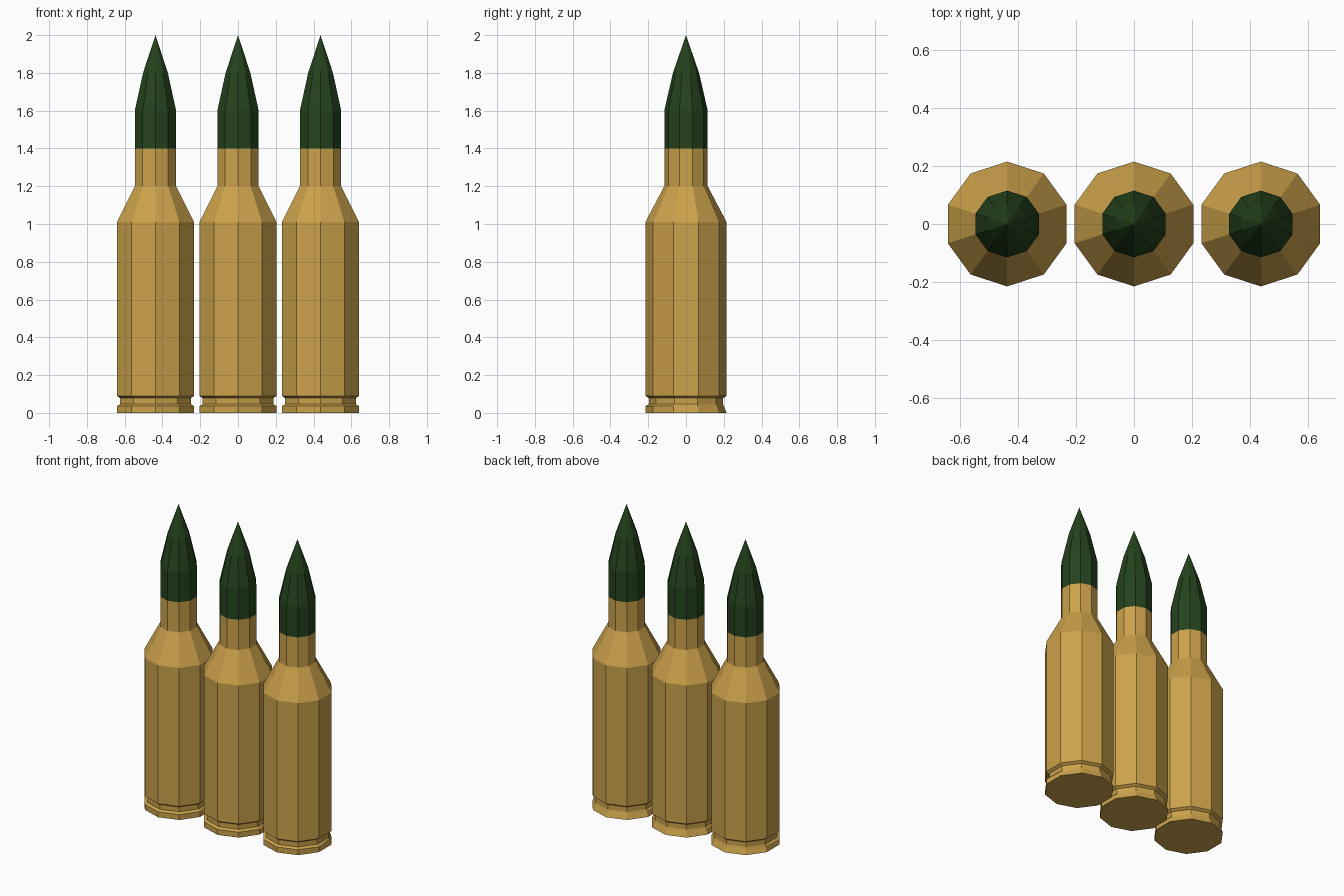
import bpy, bmesh
from math import cos, sin, pi

if "Cube" in bpy.data.objects:
    bpy.data.objects.remove(bpy.data.objects["Cube"])

SIDES = 10
SPACING = 0.437


def material(name, color):
    m = bpy.data.materials.new(name)
    m.diffuse_color = color
    m.use_nodes = True
    m.node_tree.nodes["Principled BSDF"].inputs["Base Color"].default_value = m.diffuse_color
    return m


def lathe(name, profile, mat, x, worn_ring=None, worn_radius=0.2):
    """Spin (radius, z) points into a faceted solid; radius 0 makes a tip."""
    bm = bmesh.new()
    rings = []
    for i, (r, z) in enumerate(profile):
        if r == 0:
            rings.append([bm.verts.new((0, 0, z))])
            continue
        ring = []
        for k in range(SIDES):
            a = pi / 2 + 2 * pi * k / SIDES
            rad = worn_radius if i == worn_ring and sin(a) > 0.1 else r
            ring.append(bm.verts.new((rad * cos(a), rad * sin(a), z)))
        rings.append(ring)
    for low, high in zip(rings, rings[1:]):
        for k in range(SIDES):
            n = (k + 1) % SIDES
            if len(high) == 1:
                bm.faces.new((low[k], low[n], high[0]))
            else:
                bm.faces.new((low[k], low[n], high[n], high[k]))
    # close the flat ends
    bm.faces.new(rings[0][::-1])
    if len(rings[-1]) > 1:
        bm.faces.new(rings[-1])
    bmesh.ops.recalc_face_normals(bm, faces=bm.faces)
    mesh = bpy.data.meshes.new(name)
    bm.to_mesh(mesh)
    bm.free()
    mesh.materials.append(mat)
    obj = bpy.data.objects.new(name, mesh)
    obj.location.x = x
    bpy.context.collection.objects.link(obj)


brass = material("brass", (0.60, 0.36, 0.07, 1))
green = material("dark_green", (0.018, 0.055, 0.012, 1))

# rim, extractor groove, body, shoulder, neck
case = [(0.215, 0), (0.215, 0.036), (0.197, 0.046), (0.197, 0.078),
        (0.215, 0.09), (0.215, 1.01), (0.115, 1.2), (0.115, 1.4)]
# pointed tip
tip = [(0.115, 1.4), (0.115, 1.6), (0.069, 1.8), (0, 2.0)]

for i, side in enumerate(("left", "middle", "right")):
    x = (i - 1) * SPACING
    # the rim's back edge slopes inward
    lathe(f"{side}_case", case, brass, x, worn_ring=1)
    lathe(f"{side}_tip", tip, green, x)
